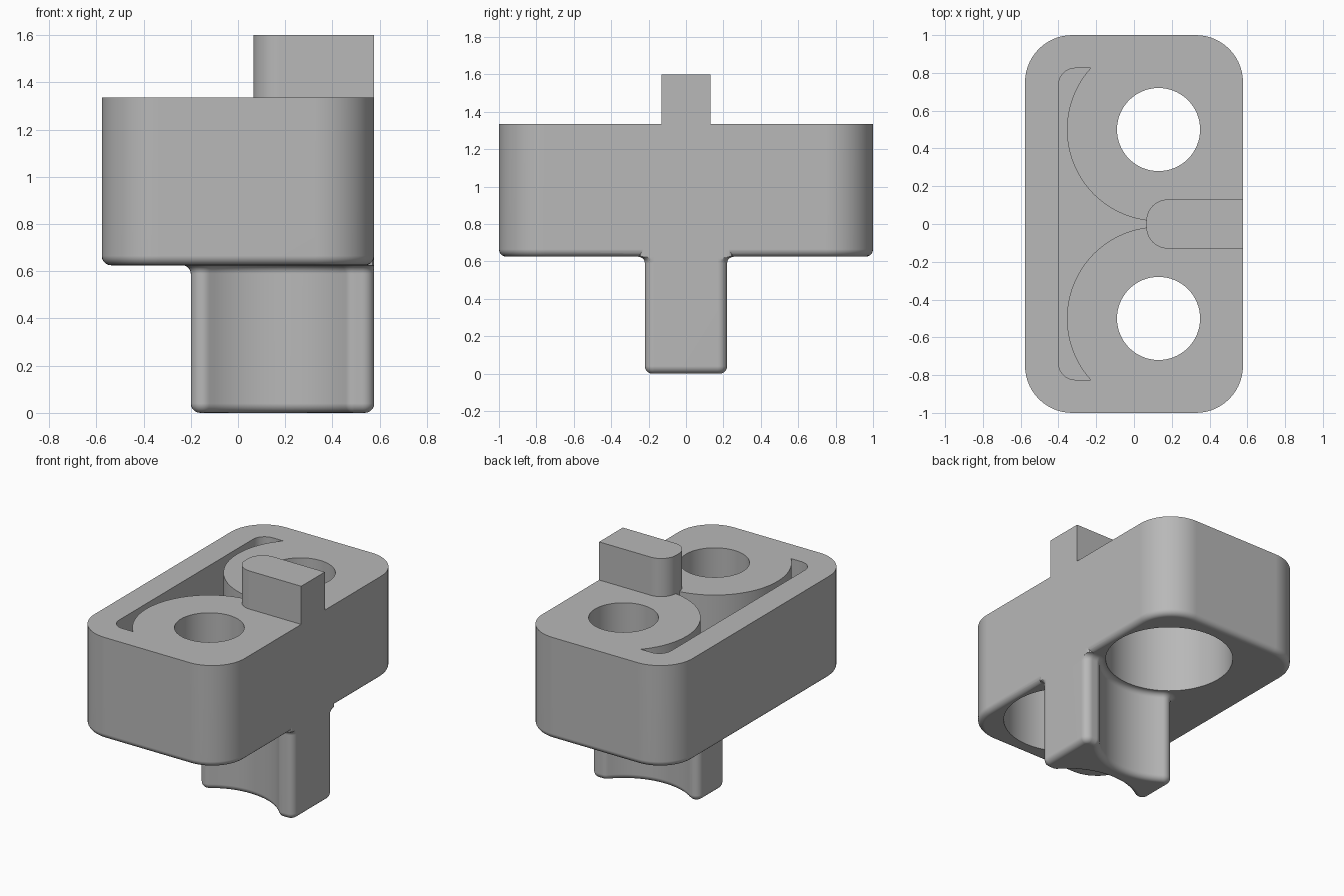
import bpy, bmesh
from math import sin, cos, pi, radians, atan2, sqrt

if "Cube" in bpy.data.objects:
    bpy.data.objects.remove(bpy.data.objects["Cube"], do_unlink=True)

HALF_X, HALF_Y = 0.577, 1.0
BASE, TOP = 0.625, 1.335
HOLE_X, HOLE_Y = 0.13, 0.5
FILLET = 0.04

grey = bpy.data.materials.new("plain_grey")
grey.use_nodes = True
grey.diffuse_color = (0.48, 0.48, 0.48, 1)
grey.node_tree.nodes["Principled BSDF"].inputs["Base Color"].default_value = grey.diffuse_color


def arc(cx, cy, r, a0, a1, n=10):
    """Points on an arc, angles in radians."""
    return [(cx + r * cos(a0 + (a1 - a0) * i / n),
             cy + r * sin(a0 + (a1 - a0) * i / n)) for i in range(n + 1)]


def mirrored(half):
    """Close a half outline by mirroring it in y."""
    return half + [(x, -y) for x, y in reversed(half)]


def loft(name, outline, layers):
    """Stack outline(offset) at each (z, offset) layer and cap the ends."""
    bm = bmesh.new()
    rings = [[bm.verts.new((x, y, z)) for x, y in outline(o)] for z, o in layers]
    n = len(rings[0])
    for low, high in zip(rings, rings[1:]):
        for i in range(n):
            j = (i + 1) % n
            bm.faces.new((low[i], low[j], high[j], high[i]))
    bm.faces.new(rings[0][::-1])
    bm.faces.new(rings[-1])
    bmesh.ops.remove_doubles(bm, verts=bm.verts, dist=1e-5)
    bmesh.ops.recalc_face_normals(bm, faces=bm.faces)
    mesh = bpy.data.meshes.new(name)
    bm.to_mesh(mesh)
    bm.free()
    mesh.materials.append(grey)
    obj = bpy.data.objects.new(name, mesh)
    bpy.context.collection.objects.link(obj)
    return obj


def combine(target, other, operation):
    """Apply a boolean and discard the helper."""
    mod = target.modifiers.new("cut", 'BOOLEAN')
    mod.operation, mod.solver, mod.object = operation, 'EXACT', other
    bpy.context.view_layer.objects.active = target
    bpy.ops.object.modifier_apply(modifier=mod.name)
    bpy.data.objects.remove(other, do_unlink=True)


def rounded_bottom(z, steps=5):
    """Layers of a convex fillet rising from height z."""
    angles = [pi / 2 * i / steps for i in range(steps + 1)]
    return [(z + FILLET * (1 - cos(a)), FILLET * (sin(a) - 1)) for a in angles]


def block_outline(o):
    r = 0.25
    x, y = HALF_X - r, HALF_Y - r
    return mirrored(arc(x, y, r + o, 0, pi / 2, 14) + arc(-x, y, r + o, pi / 2, pi, 14))


def stem_outline(o):
    # Rounded corners blended into a concave side around each bore
    r, big = 0.05, 0.44
    reach = big + r
    front_x, front_y = HALF_X - r, 0.17
    back_x = -0.2 + r
    dy = HOLE_Y - front_y
    dx = sqrt(reach ** 2 - dy ** 2)
    back_dx = HOLE_X - back_x
    back_dy = sqrt(reach ** 2 - back_dx ** 2)
    a_front, a_back = atan2(dy, -dx), atan2(back_dy, back_dx)
    half = arc(front_x, front_y, r + o, 0, pi / 2, 6)
    half += arc(HOLE_X + dx, front_y, r + o, pi / 2, a_front, 6)
    half += arc(HOLE_X, HOLE_Y, big - o, a_front - pi, a_back - pi, 24)[1:]
    half += arc(back_x, HOLE_Y - back_dy, r + o, a_back, pi, 8)[1:]
    return mirrored([(min(x, HALF_X), y) for x, y in half])


def tab_outline(o):
    r, left, half_w = 0.115, 0.065, 0.13
    return mirrored([(HALF_X, half_w)] + arc(left + r, half_w - r, r, pi / 2, pi, 12))


def slot_outline(o):
    r, left, end, boss = 0.09, -0.4, 0.825, 0.485
    start = atan2(end - HOLE_Y, -sqrt(boss ** 2 - (end - HOLE_Y) ** 2))
    boss_side = arc(HOLE_X, HOLE_Y, boss, radians(265), start, 40)
    return mirrored(boss_side + arc(left + r, end - r, r, pi / 2, pi, 8))


# Main block with rounded lower rim
block = loft("holder_block", block_outline, rounded_bottom(BASE) + [(TOP, 0)])

# Pocket behind the two round bosses
combine(block, loft("slot_cutter", slot_outline, [(0.8, 0), (TOP + 0.1, 0)]), 'DIFFERENCE')

# Upper tab, carried down to close the inner end of the pocket
combine(block, loft("tab", tab_outline, [(0.75, 0), (1.6, 0)]), 'UNION')

# Lower stem with a flared root
flare = 0.035
root = [(BASE - flare * (1 - sin(a)), flare * (1 - cos(a)))
        for a in [pi / 2 * i / 5 for i in range(6)]]
combine(block, loft("stem", stem_outline, rounded_bottom(0) + root + [(0.7, flare)]), 'UNION')

# Wide bores from below, narrow holes through the top
for side in (-1, 1):
    for radius, z0, z1 in ((0.4, 0.6, 1.1), (0.22, 1.0, TOP + 0.1)):
        cutter = loft("bore_cutter",
                      lambda o: arc(HOLE_X, side * HOLE_Y, radius, 0, 2 * pi, 64)[:-1],
                      [(z0, 0), (z1, 0)])
        combine(block, cutter, 'DIFFERENCE')

# Smooth curved walls, crisp edges
bpy.ops.object.select_all(action='DESELECT')
block.select_set(True)
bpy.context.view_layer.objects.active = block
bpy.ops.object.shade_smooth_by_angle(angle=radians(30))
weighted = block.modifiers.new("even_normals", 'WEIGHTED_NORMAL')
weighted.keep_sharp = True
